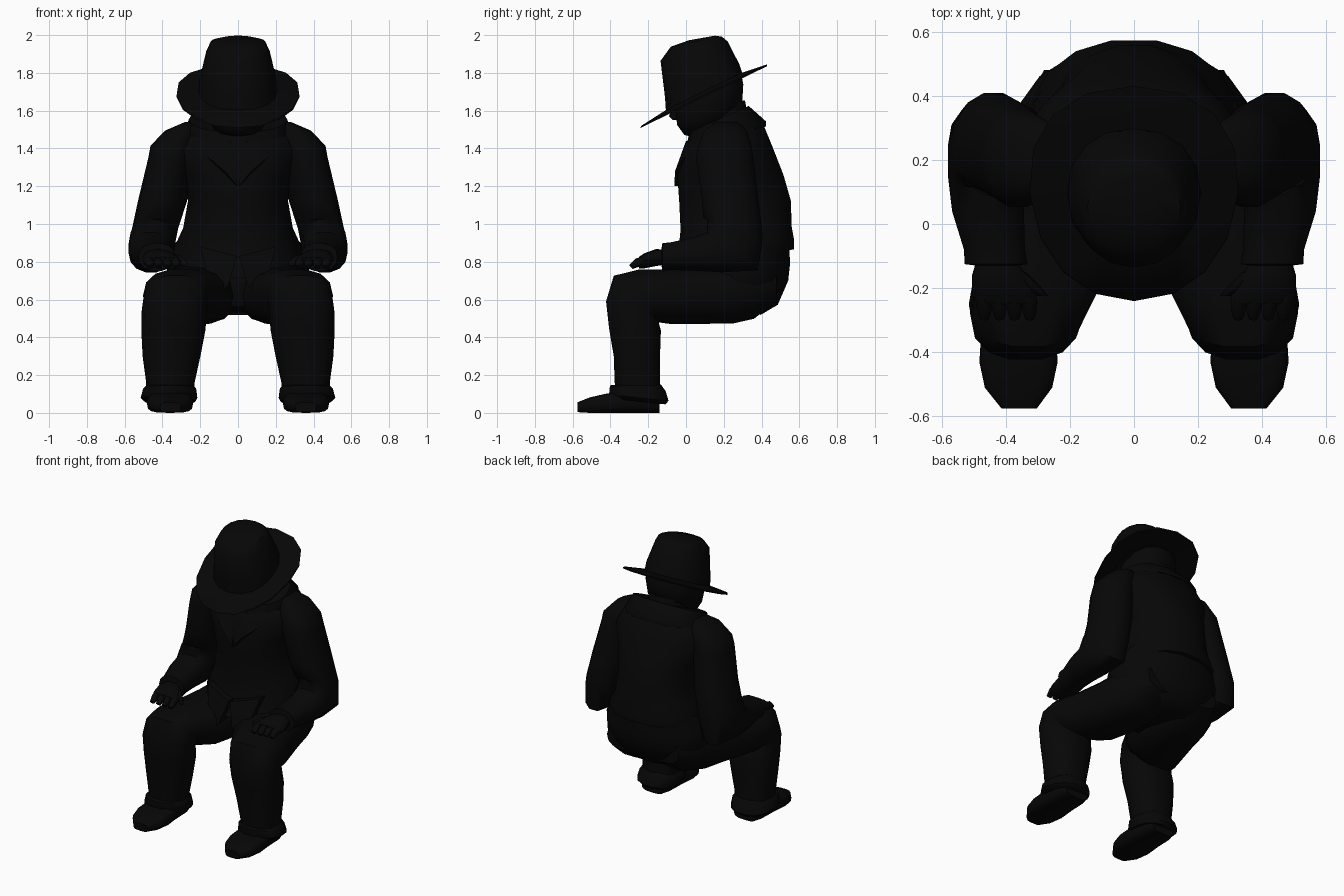
import bpy, bmesh, math
from mathutils import Vector

black = bpy.data.materials.new("near black")
black.diffuse_color = (0.002, 0.002, 0.002, 1)


def finish(name, bm, mirror, angle=50):
    bmesh.ops.recalc_face_normals(bm, faces=bm.faces)
    me = bpy.data.meshes.new(name)
    bm.to_mesh(me)
    bm.free()
    me.materials.append(black)
    ob = bpy.data.objects.new(name, me)
    bpy.context.collection.objects.link(ob)
    bpy.ops.object.select_all(action='DESELECT')
    ob.select_set(True)
    bpy.context.view_layer.objects.active = ob
    bpy.ops.object.shade_smooth_by_angle(angle=math.radians(angle))
    if mirror:
        ob.modifiers.new("mirror", 'MIRROR').use_mirror_merge = False
    return ob


def loft(name, rings, n=14, power=2.2, mirror=False, taper=0.0):
    """Skin of oval rings (x, y, z, half width, half depth, pitch in degrees)."""
    bm = bmesh.new()
    loops = []
    for x, y, z, a, b, p in rings:
        p = math.radians(p)
        loop = []
        for i in range(n):
            t = math.tau * i / n
            c, s = math.cos(t), math.sin(t)
            u = math.copysign(abs(c) ** (2 / power), c) * a * (1 + taper * s)
            v = math.copysign(abs(s) ** (2 / power), s) * b
            loop.append(bm.verts.new((x + u, y + v * math.cos(p), z + v * math.sin(p))))
        loops.append(loop)
    for lo, hi in zip(loops, loops[1:]):
        for i in range(n):
            bm.faces.new((lo[i], lo[(i + 1) % n], hi[(i + 1) % n], hi[i]))
    bm.faces.new(loops[0])
    bm.faces.new(loops[-1])
    return finish(name, bm, mirror)


def plate(name, pts, depth, mirror=True):
    """Convex slab with the given front outline."""
    bm = bmesh.new()
    for p in pts:
        bm.verts.new(p)
        bm.verts.new(Vector(p) + Vector((0, depth, 0)))
    bmesh.ops.convex_hull(bm, input=bm.verts)
    return finish(name, bm, mirror)


# hat
loft("hat_brim", [(0, .10, 1.685, .21, .22, 26), (0, .094, 1.672, .325, .372, 26),
                  (0, .096, 1.682, .325, .372, 26), (0, .10, 1.705, .21, .22, 26)],
     n=16, power=2.2, taper=.1)
loft("hat_crown", [(0, .10, 1.68, .21, .228, 26), (0, .085, 1.76, .205, .215, 24),
                   (0, .043, 1.915, .168, .185, 16), (0, .055, 1.965, .145, .138, 11),
                   (0, .085, 1.985, .075, .07, 10)], n=16)

# head and nose
loft("head", [(0, .06, 1.475, .06, .05, 10), (0, .10, 1.50, .125, .115, 15),
              (0, .125, 1.58, .17, .185, 18), (0, .125, 1.66, .185, .20, 24),
              (0, .12, 1.73, .18, .19, 24)], n=14)
loft("nose", [(0, -.05, 1.55, .03, .02, 0), (0, -.065, 1.57, .028, .025, 0),
              (0, -.055, 1.63, .015, .015, 0)], n=8)
loft("neck", [(0, .22, 1.45, .13, .13, 15), (0, .18, 1.62, .13, .14, 15)])

# jacket body, hem lower at the front
loft("jacket", [(0, .24, .79, .335, .345, 13), (0, .265, .87, .34, .315, 8),
                (0, .265, .98, .29, .298, 2), (0, .26, 1.12, .265, .30, 0),
                (0, .235, 1.26, .29, .285, 0), (0, .22, 1.40, .35, .24, 3),
                (0, .215, 1.48, .30, .205, 10), (0, .19, 1.54, .21, .16, 20)], n=18)
loft("collar", [(0, .21, 1.455, .285, .222, 16), (0, .212, 1.475, .29, .222, 18),
                (0, .175, 1.555, .26, .172, 24), (0, .17, 1.55, .20, .14, 24)], n=16)
plate("lapel", [(.004, -.062, 1.20), (.07, -.058, 1.28), (.04, .0, 1.44),
                (.20, .03, 1.385), (.13, -.03, 1.33)], .05)
plate("jacket_flap", [(.005, -.10, .83), (.09, -.13, .63), (.17, -.09, .76),
                      (.20, -.04, .88), (.05, -.14, .68)], .12)

# seat of the trousers
loft("trouser_seat", [(0, .27, .90, .335, .28, 6), (0, .27, .78, .375, .285, 2),
                      (0, .265, .70, .375, .28, 0), (0, .235, .59, .325, .255, -4),
                      (0, .20, .54, .22, .20, -6)], n=18)

# bent trouser legs, from hip over the knee to the ankle
loft("trouser_leg", [(.15, .48, .67, .13, .08, 90), (.18, .36, .65, .17, .155, 90),
                     (.195, .25, .64, .19, .17, 90), (.215, .08, .625, .21, .157, 90),
                     (.26, -.10, .615, .215, .147, 95), (.303, -.20, .62, .20, .15, 108),
                     (.328, -.268, .612, .172, .165, 135), (.338, -.285, .54, .172, .15, 160),
                     (.342, -.27, .44, .17, .14, 178), (.352, -.26, .30, .153, .125, 180),
                     (.358, -.258, .16, .128, .122, 180), (.36, -.25, .09, .125, .12, 180)],
     mirror=True, power=2.4)
loft("trouser_cuff", [(.36, -.25, .15, .12, .12, 180), (.362, -.255, .13, .14, .152, 174),
                      (.365, -.25, .08, .15, .162, 174), (.36, -.25, .06, .135, .145, 174)],
     mirror=True)

# shoes
loft("shoe", [(.36, -.14, .05, .085, .05, 90), (.36, -.20, .06, .11, .06, 90),
              (.36, -.32, .06, .115, .06, 90), (.36, -.43, .05, .122, .05, 90),
              (.36, -.51, .041, .105, .041, 90), (.358, -.575, .03, .055, .026, 90)],
     mirror=True, power=3.4, n=16)

# sleeves, from shoulder over the elbow to the wrist
loft("sleeve", [(.25, .215, 1.54, .03, .06, 0), (.30, .21, 1.495, .085, .115, 0),
                (.345, .205, 1.415, .118, .145, 0),
                (.36, .205, 1.35, .115, .155, 0), (.40, .235, 1.12, .13, .155, -5),
                (.438, .25, .98, .122, .17, -18), (.457, .245, .89, .123, .195, -45),
                (.46, .15, .85, .12, .115, -70), (.455, .04, .84, .112, .09, -85),
                (.435, -.08, .83, .095, .075, -90), (.43, -.125, .825, .098, .075, -90),
                (.43, -.13, .825, .06, .045, -90)], mirror=True)

# hands resting on the knees
loft("hand", [(.43, -.11, .825, .06, .04, 90), (.42, -.16, .822, .085, .045, 90),
              (.405, -.22, .805, .10, .04, 90), (.395, -.25, .795, .095, .03, 90)],
     mirror=True, n=12)
for i in range(4):
    x = .325 + i * .047
    loft(f"finger_{i + 1}", [(x + .01, -.215, .808, .024, .024, 90),
                             (x, -.265, .793, .023, .024, 95),
                             (x, -.292, .772, .016, .014, 130)], n=8, mirror=True)
loft("thumb", [(.37, -.15, .82, .035, .03, 90), (.325, -.19, .81, .03, .028, 90),
               (.285, -.225, .795, .018, .018, 90)], n=8, mirror=True)
